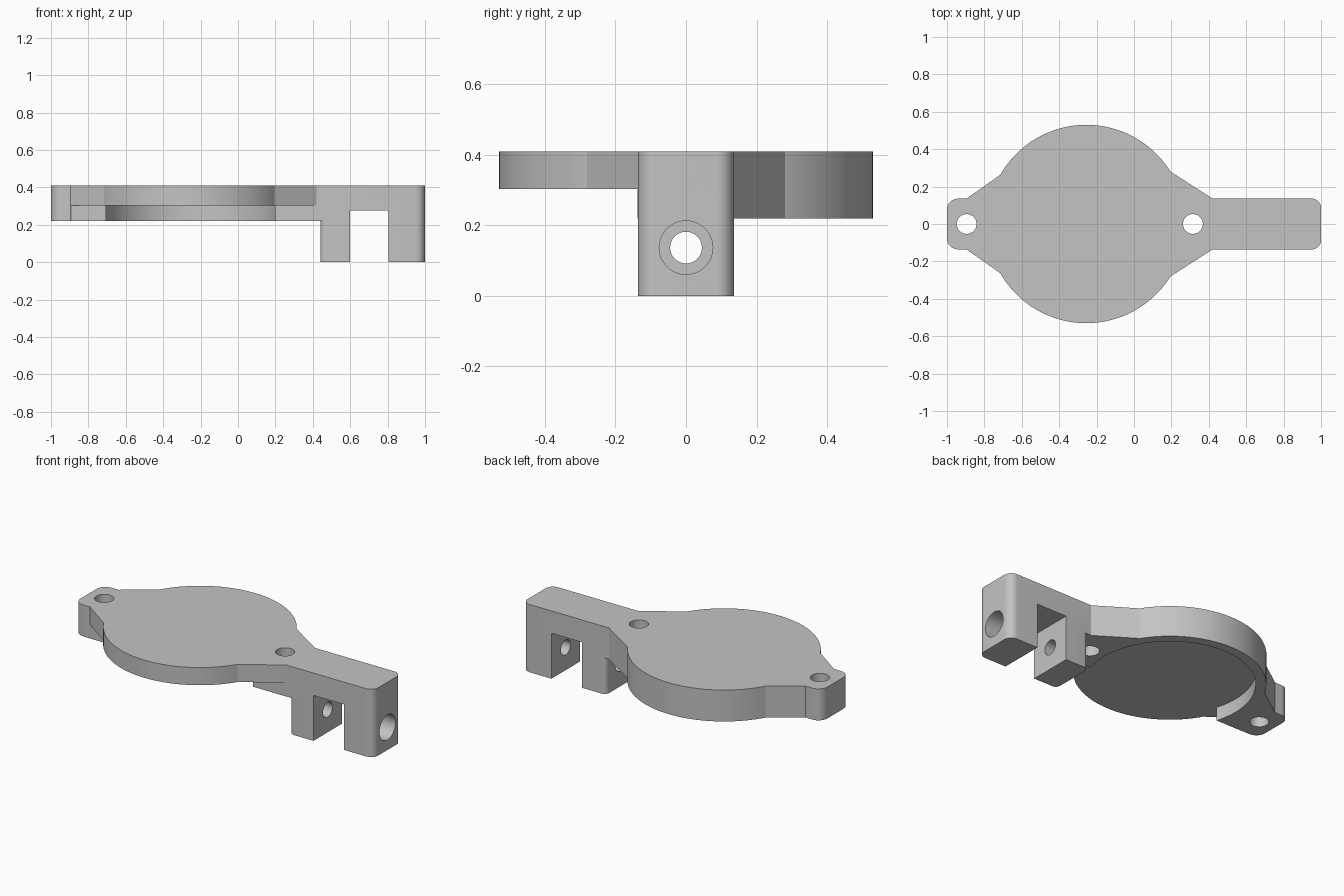
import bpy, bmesh
from math import cos, sin, radians, sqrt, atan2, degrees
from mathutils import Matrix, Vector

cube = bpy.data.objects.get("Cube")
if cube:
    bpy.data.objects.remove(cube)

grey = bpy.data.materials.new("plain_grey")
grey.use_nodes = True
colour = (0.55, 0.55, 0.55, 1)
grey.diffuse_color = colour
grey.node_tree.nodes["Principled BSDF"].inputs["Base Color"].default_value = colour

TOP, LAND, FLOOR = 0.41, 0.22, 0.303   # top face, lower face, recess floor
HALF = 0.136                           # half width of arm and tab
CX, R_DISC, R_RECESS = -0.255, 0.53, 0.472


def arc(cx, cy, r, a0, a1, n):
    steps = [radians(a0 + (a1 - a0) * i / n) for i in range(n + 1)]
    return [(cx + r * cos(a), cy + r * sin(a)) for a in steps]


def add_object(name, bm):
    bmesh.ops.recalc_face_normals(bm, faces=bm.faces)
    mesh = bpy.data.meshes.new(name)
    bm.to_mesh(mesh)
    bm.free()
    mesh.materials.append(grey)
    obj = bpy.data.objects.new(name, mesh)
    bpy.context.collection.objects.link(obj)
    return obj


def prism(name, points, z0, z1):
    bm = bmesh.new()
    face = bm.faces.new([bm.verts.new((x, y, z0)) for x, y in points])
    result = bmesh.ops.extrude_face_region(bm, geom=[face])
    verts = [v for v in result["geom"] if isinstance(v, bmesh.types.BMVert)]
    bmesh.ops.translate(bm, verts=verts, vec=(0, 0, z1 - z0))
    return add_object(name, bm)


def rod(name, start, end, r):
    start, end = Vector(start), Vector(end)
    axis = end - start
    turn = axis.to_track_quat("Z", "Y").to_matrix().to_4x4()
    bm = bmesh.new()
    bmesh.ops.create_cone(bm, cap_ends=True, segments=48, radius1=r, radius2=r,
                          depth=axis.length,
                          matrix=Matrix.Translation((start + end) / 2) @ turn)
    return add_object(name, bm)


def cut(obj, cutter):
    mod = obj.modifiers.new("cut", "BOOLEAN")
    mod.operation = "DIFFERENCE"
    mod.solver = "EXACT"
    mod.object = cutter
    bpy.ops.object.select_all(action="DESELECT")
    bpy.context.view_layer.objects.active = obj
    obj.select_set(True)
    bpy.ops.object.modifier_apply(modifier=mod.name)
    bpy.data.objects.remove(cutter)


# Outline: upper half from arm end to tab end, then mirrored
r_arm, r_tab = 0.05, 0.06
upper = arc(1 - r_arm, HALF - r_arm, r_arm, 0, 90, 8)
upper += [(0.42, HALF)]
upper += arc(CX, 0, R_DISC, 32, 150.3, 64)
upper += [(-0.895, HALF)]
upper += arc(-1 + r_tab, HALF - r_tab, r_tab, 90, 180, 8)
outline = upper + [(x, -y) for x, y in reversed(upper)]
body = prism("mounting_plate", outline, 0, TOP)

# Clear everything under the plate except the leg block with rounded corners
r_leg, leg = 0.03, 0.44
side = [(-1.2, 0.8), (leg + r_leg, 0.8)]
side += arc(leg + r_leg, HALF - r_leg, r_leg, 90, 180, 6)
under = side + [(x, -y) for x, y in reversed(side)]
cut(body, prism("under_cutter", under, -0.1, LAND))

# Round recess open to the thinner front side
front = -HALF - 0.001
half_open = sqrt(R_RECESS ** 2 - front ** 2)
a = degrees(atan2(front, half_open))
recess = [(-1.2, -0.8), (0.43, -0.8), (0.43, front)]
recess += arc(CX, 0, R_RECESS, a, 180 - a, 80)
recess += [(-1.2, front)]
cut(body, prism("recess_cutter", recess, 0.1, FLOOR))

# Slot between the two legs
slot = [(0.6, -0.5), (0.805, -0.5), (0.805, 0.5), (0.6, 0.5)]
cut(body, prism("slot_cutter", slot, -0.1, 0.275))

# Screw holes, pivot hole and its counterbore
for x in (-0.895, 0.315):
    cut(body, rod("screw_cutter", (x, 0, 0), (x, 0, 0.6), 0.053))
axle = 0.137
cut(body, rod("pivot_cutter", (0.35, 0, axle), (1.1, 0, axle), 0.045))
cut(body, rod("counterbore_cutter", (0.88, 0, axle), (1.1, 0, axle), 0.076))

bpy.ops.object.shade_smooth_by_angle(angle=radians(20))
